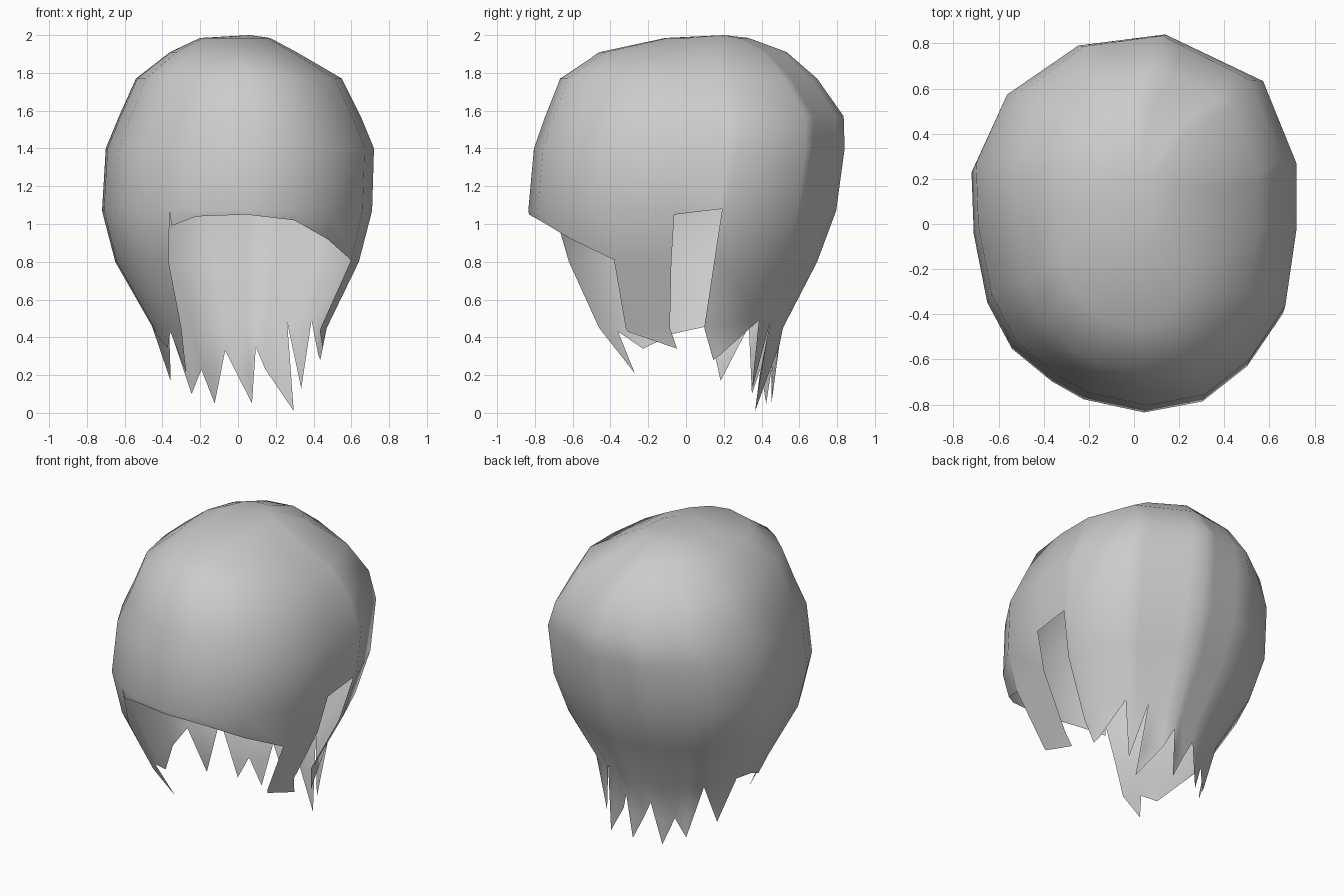
import bpy, bmesh

if "Cube" in bpy.data.objects:
    bpy.data.objects.remove(bpy.data.objects["Cube"])

# Plan outline of the hair at its widest, counter-clockwise from the front
OUTLINE = [(.05, -.83), (.31, -.78), (.51, -.62), (.67, -.38), (.72, -.07), (.72, .26),
           (.57, .63), (.13, .84), (-.26, .79), (-.58, .57), (-.72, .26), (-.71, -.02),
           (-.65, -.33), (-.54, -.54), (-.36, -.69), (-.22, -.77)]
# Height, then front, back, left and right extents at that height
LEVELS = [(1.985, -.11, .33, -.2, .17), (1.91, -.46, .53, -.36, .31), (1.77, -.67, .69, -.54, .55),
          (1.57, -.75, .83, -.63, .65), (1.4, -.81, .835, -.7, .72), (1.07, -.84, .79, -.72, .71),
          (.8, -.78, .69, -.65, .64), (.45, -.63, .51, -.45, .47), (.2, -.42, .46, -.37, .42),
          (0, -.36, .45, -.36, .41)]
# Strand columns: outline position at the top, at the tip, and tip height
COLUMNS = [(0, 0, 1.05), (1, 1, 1.02), (2, 2, .92), (3, 3, .81),              # fringe
           (3, 3, .43), (4.1, 4.1, .34),                                      # right side lock
           (4.1, 4.1, 1.05), (4.88, 4.88, 1.08),                              # ear gap
           (4.88, 5, .28), (5, 5.2, .31), (6, 6, .49), (6.2, 6, .13),         # back spikes
           (6.43, 6.43, .48), (6.65, 6.15, .01), (6.8, 6.8, .23), (7, 7, .35),
           (7.2, 7.1, .05), (7.5, 7.5, .22), (7.7, 7.7, .33), (8, 8.05, .05),
           (8.4, 8.4, .23), (8.65, 8.75, .1), (9, 9, .46), (9.6, 9.85, .17),
           (10, 10, .46), (11, 11, .42), (12, 12, .34), (13, 12.6, .43),      # left side
           (14, 13, .21),                                                     # left front lock
           (14, 14, .99), (15, 15, 1.04)]                                     # fringe


def section(z):
    """Extents of the shell at height z."""
    for a, b in zip(LEVELS, LEVELS[1:]):
        if z >= b[0]:
            k = (a[0] - z) / (a[0] - b[0])
            return [p + (q - p) * k for p, q in zip(a[1:], b[1:])]
    return LEVELS[-1][1:]


def surface(t, z):
    """Point on the shell at outline position t and height z."""
    i, k = int(t) % 16, t % 1
    (x0, y0), (x1, y1) = OUTLINE[i], OUTLINE[(i + 1) % 16]
    u, v = (x0 + (x1 - x0) * k) / .72, (y0 + (y1 - y0) * k) / .835
    f, b, l, r = section(z)
    return ((l + r) / 2 + (r - l) / 2 * u, (f + b) / 2 + (b - f) / 2 * v, z)


bm = bmesh.new()
crown = bm.verts.new((.06, .2, 2))
grid = []
for top, tip, low in COLUMNS:
    start = .99 if top == 14 else .5      # height where a lock begins to lean
    col = []
    for level in LEVELS:
        z = max(level[0], low)
        lean = max(0, (start - z) / (start - low)) if low < start else 0
        col.append(bm.verts.new(surface(top + (tip - top) * lean, z)))
    grid.append(col)

# Skin neighbouring columns, leaving slits where two share one position
for i, a in enumerate(grid):
    j = (i + 1) % len(grid)
    b = grid[j]
    bm.faces.new((crown, a[0], b[0]))
    if COLUMNS[i][0] == COLUMNS[j][0]:
        continue
    for k in range(len(LEVELS) - 1):
        bm.faces.new((a[k], a[k + 1], b[k + 1], b[k]))
bmesh.ops.remove_doubles(bm, verts=bm.verts[:], dist=.0005)
bmesh.ops.dissolve_degenerate(bm, dist=.0005, edges=bm.edges[:])
for v in [v for v in bm.verts if not v.link_faces]:
    bm.verts.remove(v)
for face in bm.faces:
    face.smooth = True

mesh = bpy.data.meshes.new("hair")
bm.to_mesh(mesh)
bm.free()
hair = bpy.data.objects.new("hair", mesh)
bpy.context.collection.objects.link(hair)
grey = bpy.data.materials.new("light grey")
grey.diffuse_color = (.6, .6, .6, 1)
grey.use_nodes = True
grey.node_tree.nodes["Principled BSDF"].inputs["Base Color"].default_value = grey.diffuse_color
mesh.materials.append(grey)
